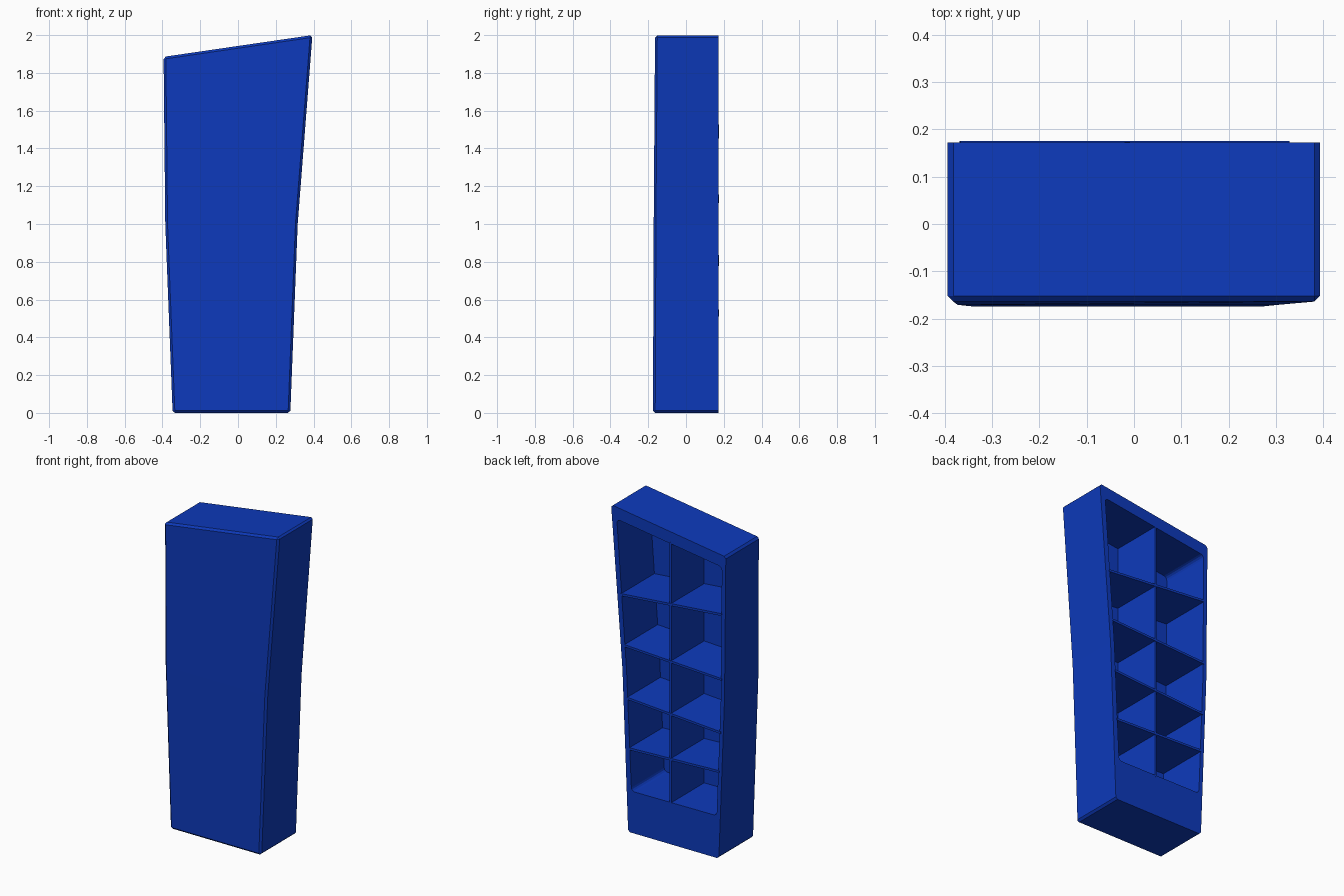
import bpy, bmesh
from mathutils import Vector

if "Cube" in bpy.data.objects:
    bpy.data.objects.remove(bpy.data.objects["Cube"])

blue = bpy.data.materials.new("deep blue")
blue.diffuse_color = (0.004, 0.042, 0.5, 1)
blue.use_nodes = True
blue.node_tree.nodes["Principled BSDF"].inputs["Base Color"].default_value = blue.diffuse_color


def finish(bm, name):
    bmesh.ops.recalc_face_normals(bm, faces=bm.faces[:])
    me = bpy.data.meshes.new(name)
    bm.to_mesh(me)
    bm.free()
    me.materials.append(blue)
    ob = bpy.data.objects.new(name, me)
    bpy.context.collection.objects.link(ob)
    return ob


def tapered_block(name, rows, back, radius, segments, bevel_front):
    """Rows from low to high: (left xz, right xz, front y)."""
    bm = bmesh.new()
    f, b = [], []
    for l, r, y in rows:
        f.append([bm.verts.new((p[0], y, p[1])) for p in (l, r)])
        b.append([bm.verts.new((p[0], back, p[1])) for p in (l, r)])
    n = len(rows)
    for i in range(n - 1):
        bm.faces.new((f[i][0], f[i][1], f[i + 1][1], f[i + 1][0]))
        bm.faces.new((b[i][1], b[i][0], b[i + 1][0], b[i + 1][1]))
        for s in (0, 1):
            bm.faces.new((f[i][s], f[i + 1][s], b[i + 1][s], b[i][s]))
    for i in (0, n - 1):
        bm.faces.new((f[i][0], f[i][1], b[i][1], b[i][0]))
    # corner edges running front to back, plus the front outline if wanted
    pairs = [(f[i][s], b[i][s]) for i in (0, n - 1) for s in (0, 1)]
    if bevel_front:
        pairs += [(f[i][s], f[i + 1][s]) for i in range(n - 1) for s in (0, 1)]
        pairs += [(f[i][0], f[i][1]) for i in (0, n - 1)]
    edges = [bm.edges.get(p) for p in pairs]
    bmesh.ops.recalc_face_normals(bm, faces=bm.faces[:])
    bmesh.ops.bevel(bm, geom=edges, offset=radius, segments=segments,
                    profile=0.5, affect='EDGES')
    return finish(bm, name)


def plank(name, a, b, thick, y0, y1):
    """Thin board between two xz points."""
    d = Vector((b[0] - a[0], b[1] - a[1])).normalized()
    nx, nz = -d.y * thick / 2, d.x * thick / 2
    pts = [(a[0] - nx, a[1] - nz), (b[0] - nx, b[1] - nz),
           (b[0] + nx, b[1] + nz), (a[0] + nx, a[1] + nz)]
    bm = bmesh.new()
    face = bm.faces.new([bm.verts.new((x, y0, z)) for x, z in pts])
    ext = bmesh.ops.extrude_face_region(bm, geom=[face])["geom"]
    bmesh.ops.translate(bm, vec=(0, y1 - y0, 0),
                        verts=[v for v in ext if isinstance(v, bmesh.types.BMVert)])
    bm.faces.ensure_lookup_table()
    if not face.is_valid or len(bm.faces) < 6:
        bm.faces.new([v for v in bm.verts if abs(v.co.y - y0) < 1e-6])
    return finish(bm, name)


# Outer case, leaning and flaring towards the top
case = tapered_block("case", [
    ((-0.346, 0), (0.277, 0), -0.175),
    ((-0.385, 1.0), (0.316, 1.0), -0.171),
    ((-0.394, 1.885), (0.394, 2.0), -0.164)], 0.172, 0.012, 1, True)

# Recess in the back
cutter = tapered_block("recess_cutter", [
    ((-0.331, 0.262), (0.254, 0.258), -0.15),
    ((-0.360, 1.0), (0.288, 1.0), -0.15),
    ((-0.367, 1.815), (0.355, 1.92), -0.15)], 0.3, 0.022, 3, False)
cutter.hide_render = True
mod = case.modifiers.new("recess", 'BOOLEAN')
mod.operation = 'DIFFERENCE'
mod.solver = 'EXACT'
mod.object = cutter
bpy.context.view_layer.objects.active = case
case.select_set(True)
bpy.ops.object.modifier_apply(modifier=mod.name)
bpy.data.objects.remove(cutter)

# Upright divider
plank("divider", (-0.014, 0.25), (-0.014, 1.875), 0.012, -0.155, 0.173)

# Uneven sloping shelves
shelves = [((-0.368, 0.0), 1.52, 0.328, 1.46), ((-0.367, 0.0), 1.117, 0.303, 1.15),
           ((-0.360, 0.0), 0.785, 0.283, 0.828), ((-0.349, 0.0), 0.541, 0.272, 0.518)]
for i, (left, zl, xr, zr) in enumerate(shelves):
    plank(f"shelf_{i + 1}", (left[0], zl), (xr, zr), 0.014, -0.155, 0.175)
